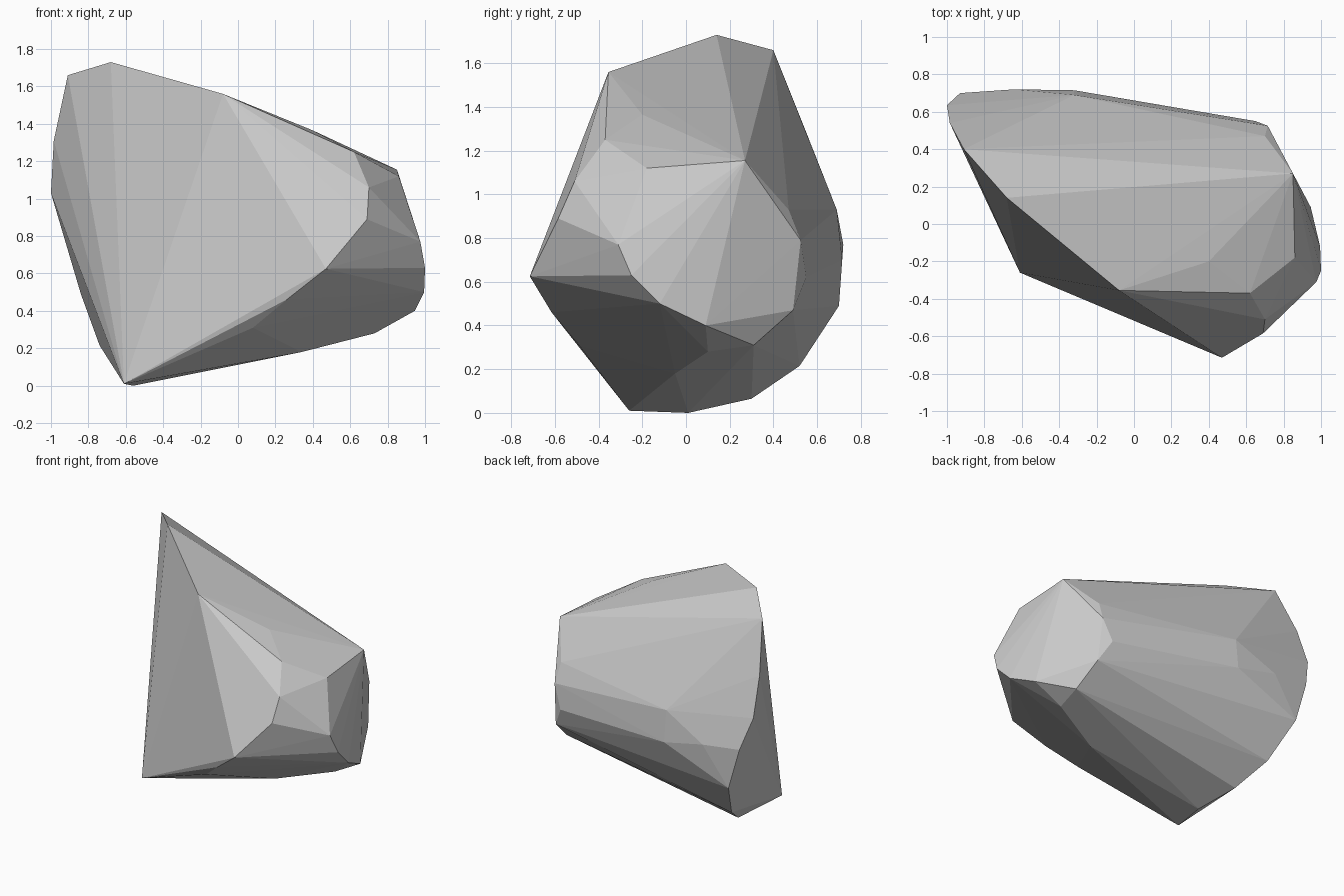
import bpy, bmesh

# Corner points of the faceted boulder, wrapped in a convex skin
CORNERS = [
    # crest and lower tip
    (-0.68, 0.14, 1.73), (-0.91, 0.40, 1.66), (-0.08, -0.355, 1.56),
    (-0.61, -0.26, 0.01), (-0.56, 0.01, 0.0),
    # front right bulge
    (0.40, -0.20, 1.365), (0.62, -0.37, 1.25), (0.70, -0.51, 1.06),
    (0.69, -0.585, 0.89), (0.47, -0.715, 0.625), (0.26, -0.615, 0.46),
    (0.08, -0.49, 0.31),
    # right end
    (0.85, 0.27, 1.155), (0.86, -0.18, 1.12), (0.975, -0.31, 0.77),
    (1.0, -0.25, 0.63), (0.995, -0.12, 0.50), (0.945, 0.09, 0.40),
    (0.77, 0.31, 0.31), (0.73, 0.49, 0.47), (0.715, 0.525, 0.79),
    (0.65, 0.55, 0.62), (0.70, 0.47, 0.93),
    # underside
    (0.73, 0.10, 0.28), (0.34, -0.05, 0.18),
    # left edge and back
    (-0.985, 0.54, 1.31), (-1.0, 0.635, 1.03), (-0.93, 0.70, 0.80),
    (-0.64, 0.72, 0.77), (-0.32, 0.715, 0.70), (-0.32, 0.69, 0.93),
    (-0.84, 0.70, 0.49), (-0.74, 0.52, 0.215), (-0.64, 0.30, 0.065),
]

bm = bmesh.new()
for p in CORNERS:
    bm.verts.new(p)
hull = bmesh.ops.convex_hull(bm, input=bm.verts[:])
inside = {g for g in hull["geom_interior"] + hull["geom_unused"]
          if isinstance(g, bmesh.types.BMVert)}
bmesh.ops.delete(bm, geom=list(inside), context='VERTS')
bmesh.ops.recalc_face_normals(bm, faces=bm.faces[:])

mesh = bpy.data.meshes.new("boulder")
bm.to_mesh(mesh)
bm.free()

# Plain grey stone
stone = bpy.data.materials.new("grey stone")
stone.diffuse_color = (0.6, 0.6, 0.6, 1)
mesh.materials.append(stone)

boulder = bpy.data.objects.new("boulder", mesh)
bpy.context.collection.objects.link(boulder)
